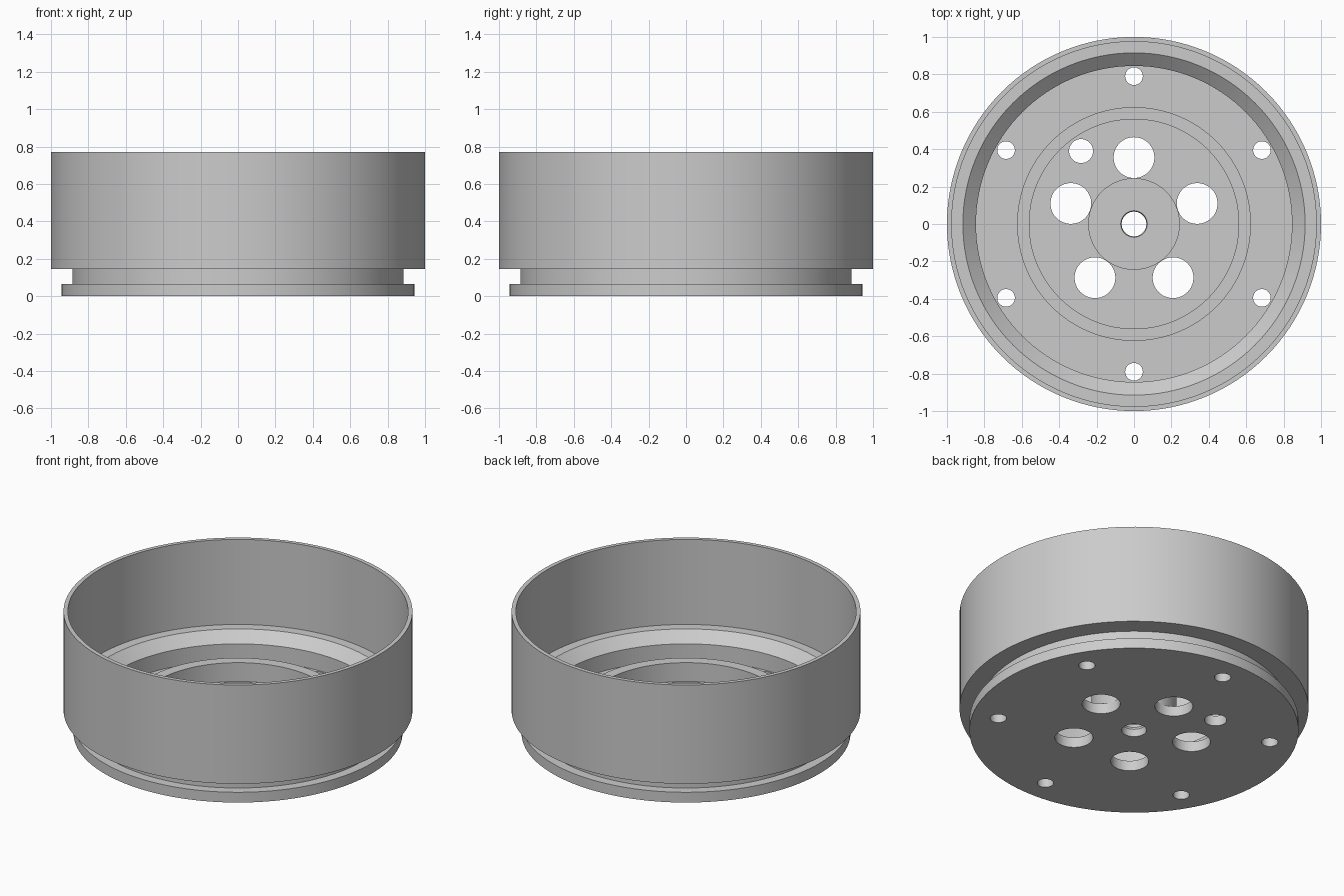
import bpy, bmesh, math
from mathutils import Matrix, Vector

if "Cube" in bpy.data.objects:
    bpy.data.objects.remove(bpy.data.objects["Cube"])

SEG = 128

metal = bpy.data.materials.new("grey_metal")
metal.diffuse_color = (0.6, 0.6, 0.6, 1)
metal.use_nodes = True
metal.node_tree.nodes["Principled BSDF"].inputs["Base Color"].default_value = metal.diffuse_color


def add_object(name, bm):
    bmesh.ops.recalc_face_normals(bm, faces=bm.faces)
    mesh = bpy.data.meshes.new(name)
    bm.to_mesh(mesh)
    bm.free()
    mesh.materials.append(metal)
    obj = bpy.data.objects.new(name, mesh)
    bpy.context.collection.objects.link(obj)
    return obj


def lathe(name, profile):
    """Revolve a closed (radius, height) outline around z."""
    bm = bmesh.new()
    rings = []
    for i in range(SEG):
        a = 2 * math.pi * i / SEG
        rings.append([bm.verts.new((r * math.cos(a), r * math.sin(a), z)) for r, z in profile])
    n = len(profile)
    for i in range(SEG):
        p, q = rings[i], rings[(i + 1) % SEG]
        for j in range(n):
            k = (j + 1) % n
            bm.faces.new((p[j], q[j], q[k], p[k]))
    return add_object(name, bm)


# Outside: base flange, groove, drum wall and rim
outline = [(0.943, 0), (0.943, 0.065), (0.885, 0.065), (0.885, 0.145),
           (1.0, 0.145), (1.0, 0.77), (0.975, 0.77)]
# Inside: shelf, sloped seat, floor, raised ring, centre hub
outline += [(0.975, 0.232), (0.915, 0.232), (0.845, 0.17), (0.845, 0.065),
            (0.625, 0.065), (0.625, 0.184), (0.56, 0.184), (0.56, 0.065),
            (0.245, 0.065), (0.245, 0.21)]
# Grooved centre bore
outline += [(0.071, 0.21)]
for i in range(6):
    z = 0.195 - i * 0.03
    outline += [(0.066, z), (0.071, z - 0.015)]
outline += [(0.071, 0)]
drum = lathe("drum_body", outline)

# Holes through the floor: (x, y, radius)
holes = []
for i in range(5):
    a = math.radians(90 + 72 * i)
    holes.append((0.355 * math.cos(a), 0.355 * math.sin(a), 0.109))
for i in range(6):
    a = math.radians(30 + 60 * i)
    holes.append((0.79 * math.cos(a), 0.79 * math.sin(a), 0.047))
holes.append((-0.283, 0.39, 0.064))

bm = bmesh.new()
for x, y, r in holes:
    bmesh.ops.create_cone(bm, cap_ends=True, segments=48, radius1=r, radius2=r, depth=0.2,
                          matrix=Matrix.Translation(Vector((x, y, 0.03))))
cutter = add_object("hole_cutter", bm)
cutter.hide_render = True

# Cut the holes, then smooth the round walls
cut = drum.modifiers.new("holes", 'BOOLEAN')
cut.operation = 'DIFFERENCE'
cut.solver = 'EXACT'
cut.object = cutter
bpy.ops.object.select_all(action='DESELECT')
bpy.context.view_layer.objects.active = drum
drum.select_set(True)
bpy.ops.object.modifier_apply(modifier=cut.name)
bpy.data.objects.remove(cutter)
bpy.ops.object.shade_smooth_by_angle(angle=math.radians(25))
